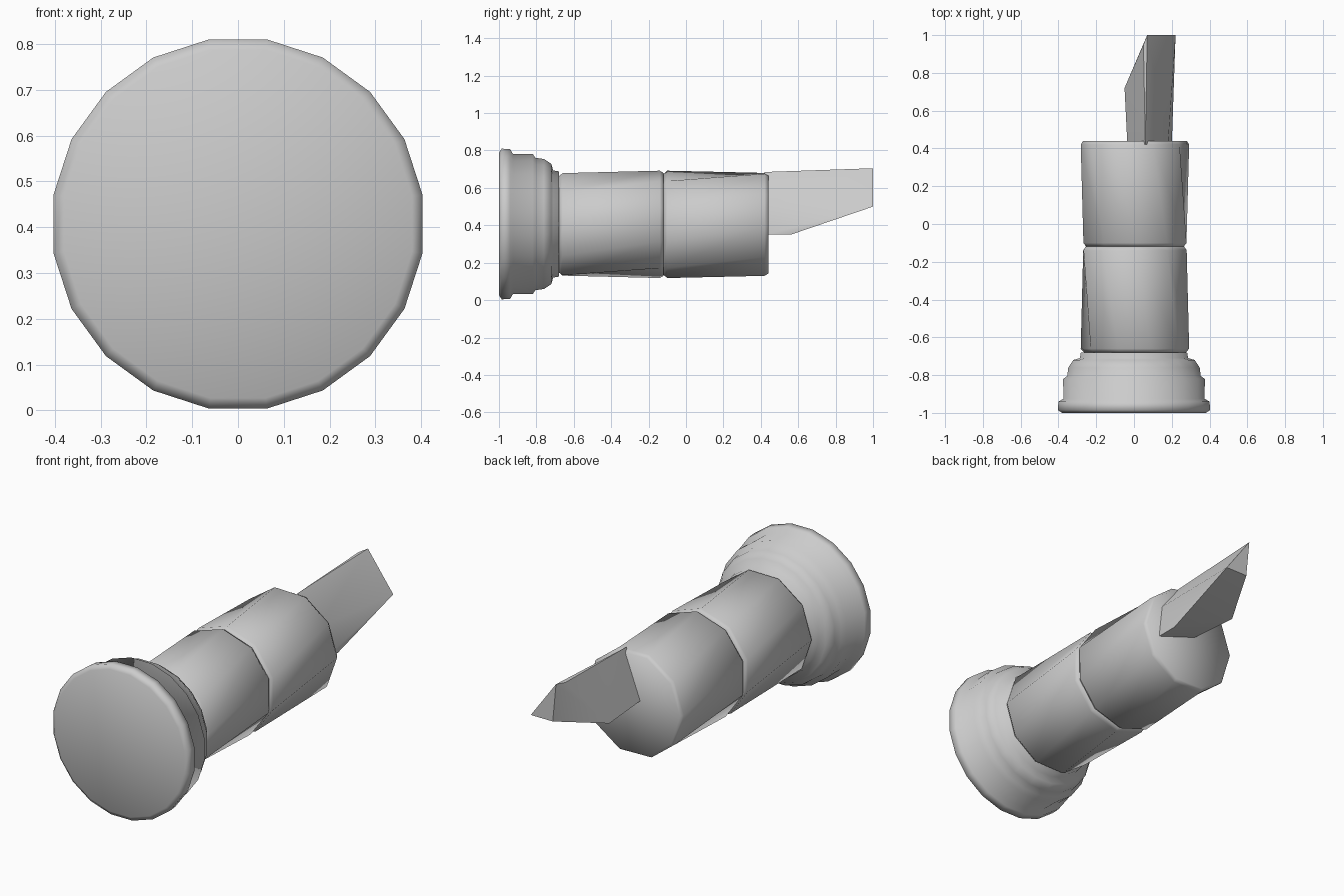
import bpy, bmesh, math

cube = bpy.data.objects.get("Cube")
if cube:
    bpy.data.objects.remove(cube, do_unlink=True)

grey = bpy.data.materials.new("plain_grey")
grey.use_nodes = True
grey.diffuse_color = (0.6, 0.6, 0.6, 1)
grey.node_tree.nodes["Principled BSDF"].inputs["Base Color"].default_value = (0.6, 0.6, 0.6, 1)
AXIS_Z = 0.407


def finish(bm, name, sharp_angle=None):
    """Turn a bmesh into a shaded, coloured object."""
    bmesh.ops.recalc_face_normals(bm, faces=bm.faces)
    mesh = bpy.data.meshes.new(name)
    bm.to_mesh(mesh)
    bm.free()
    mesh.materials.append(grey)
    obj = bpy.data.objects.new(name, mesh)
    bpy.context.collection.objects.link(obj)
    bpy.ops.object.select_all(action="DESELECT")
    obj.select_set(True)
    bpy.context.view_layer.objects.active = obj
    if sharp_angle:
        bpy.ops.object.shade_smooth_by_angle(angle=math.radians(sharp_angle))
    else:
        bpy.ops.object.shade_smooth()
    return obj


def lathe(name, profile, sides, start=0.0, twist=0.0, x=0.0, z=AXIS_Z):
    """Closed turned shape along y from (radius, y); twist turns the rings progressively."""
    bm = bmesh.new()
    y_first, y_last = profile[0][1], profile[-1][1]
    rings = []
    for radius, y in profile:
        turn = start + twist * (y - y_first) / (y_last - y_first)
        rings.append([bm.verts.new((x + radius * math.cos(turn + math.tau * i / sides), y,
                                    z + radius * math.sin(turn + math.tau * i / sides)))
                      for i in range(sides)])
    for a, b in zip(rings, rings[1:]):
        for i in range(sides):
            j = (i + 1) % sides
            bm.faces.new((a[i], a[j], b[j], b[i]))
    for ring, y in ((rings[0], y_first), (rings[-1], y_last)):
        hub = bm.verts.new((x, y, z))
        for i in range(sides):
            bm.faces.new((ring[i], ring[(i + 1) % sides], hub))
    return finish(bm, name)


# Round stepped head
lathe("stepped_head", [(0.385, -1), (0.408, -0.985), (0.405, -0.94), (0.378, -0.925),
                       (0.38, -0.82), (0.358, -0.805), (0.352, -0.76), (0.325, -0.72),
                       (0.29, -0.71), (0.285, -0.68)], 20, start=math.radians(9))

# Two faceted sleeves, turned against each other
SIDES = 10
for name, y, start in (("front_sleeve", -0.68, 0.0), ("back_sleeve", -0.12, 0.3)):
    lathe(name, [(0.27, y), (0.287, y + 0.02), (0.287, y + 0.54), (0.275, y + 0.56)],
          SIDES, start=start, twist=math.radians(18), x=0.005, z=0.405)

# Chisel-shaped tail: a three-sided bar, cut back underneath
tail_points = [
    (0.06, 0.42, 0.685), (0.07, 1.0, 0.705), (0.05, 0.95, 0.70),    # top ridge
    (0.20, 0.42, 0.35), (0.20, 0.56, 0.35), (0.22, 1.0, 0.50),      # right edge
    (-0.035, 0.42, 0.43), (-0.05, 0.72, 0.42), (0.09, 1.0, 0.50),   # left edge
    (0.18, 0.42, 0.53),                                             # bulge on the right side
]
bm = bmesh.new()
for point in tail_points:
    bm.verts.new(point)
bmesh.ops.convex_hull(bm, input=bm.verts)
bmesh.ops.dissolve_limit(bm, angle_limit=math.radians(3), verts=bm.verts, edges=bm.edges)
finish(bm, "chisel_tail", sharp_angle=35)
